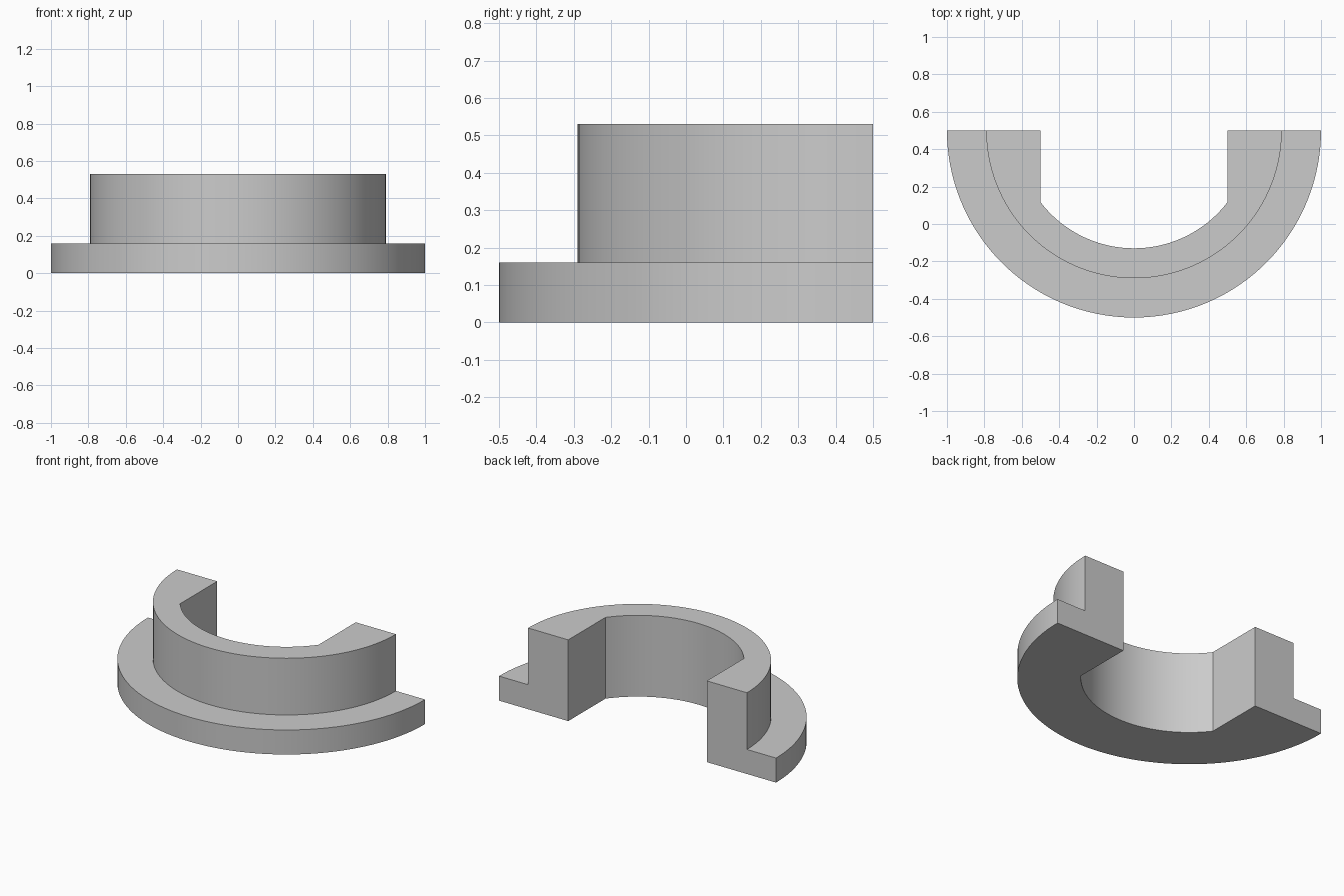
import bpy, bmesh
from math import acos, cos, sin, pi, radians

cube = bpy.data.objects.get("Cube")
if cube:
    bpy.data.objects.remove(cube, do_unlink=True)

FLANGE_R, COLLAR_R, BORE_R, SLOT_X = 1.0, 0.79, 0.63, 0.5
FLANGE_H, COLLAR_H, CENTRE_Y = 0.16, 0.53, 0.5

grey = bpy.data.materials.new("plain_grey")
grey.use_nodes = True
colour = (0.6, 0.6, 0.6, 1)
grey.diffuse_color = colour
grey.node_tree.nodes["Principled BSDF"].inputs["Base Color"].default_value = colour


def spread(a, b, n):
    return [a + (b - a) * i / n for i in range(n)]


# Sweep angles, with exact stops where the bore meets the straight slot walls
corner = acos(SLOT_X / BORE_R)
angles = (spread(0, corner, 14) + spread(corner, pi - corner, 36)
          + spread(pi - corner, pi, 14) + [pi])


def section(bm, t):
    # Stepped cross-section: flange below, collar above, bore or slot inside
    inner = min(BORE_R, SLOT_X / max(abs(cos(t)), 1e-6))
    profile = [(inner, 0), (FLANGE_R, 0), (FLANGE_R, FLANGE_H),
               (COLLAR_R, FLANGE_H), (COLLAR_R, COLLAR_H), (inner, COLLAR_H)]
    return [bm.verts.new((-r * cos(t), CENTRE_Y - r * sin(t), z)) for r, z in profile]


# Half collar with flange, swept as one closed solid
bm = bmesh.new()
rings = [section(bm, t) for t in angles]
for a, b in zip(rings, rings[1:]):
    for i in range(len(a)):
        j = (i + 1) % len(a)
        bm.faces.new((a[i], a[j], b[j], b[i]))
bm.faces.new(rings[0])
bm.faces.new(rings[-1])
bmesh.ops.recalc_face_normals(bm, faces=bm.faces)

mesh = bpy.data.meshes.new("flanged_half_collar")
bm.to_mesh(mesh)
bm.free()
mesh.materials.append(grey)
collar = bpy.data.objects.new("flanged_half_collar", mesh)
bpy.context.collection.objects.link(collar)

bpy.ops.object.select_all(action="DESELECT")
collar.select_set(True)
bpy.context.view_layer.objects.active = collar
bpy.ops.object.shade_smooth_by_angle(angle=radians(30))
